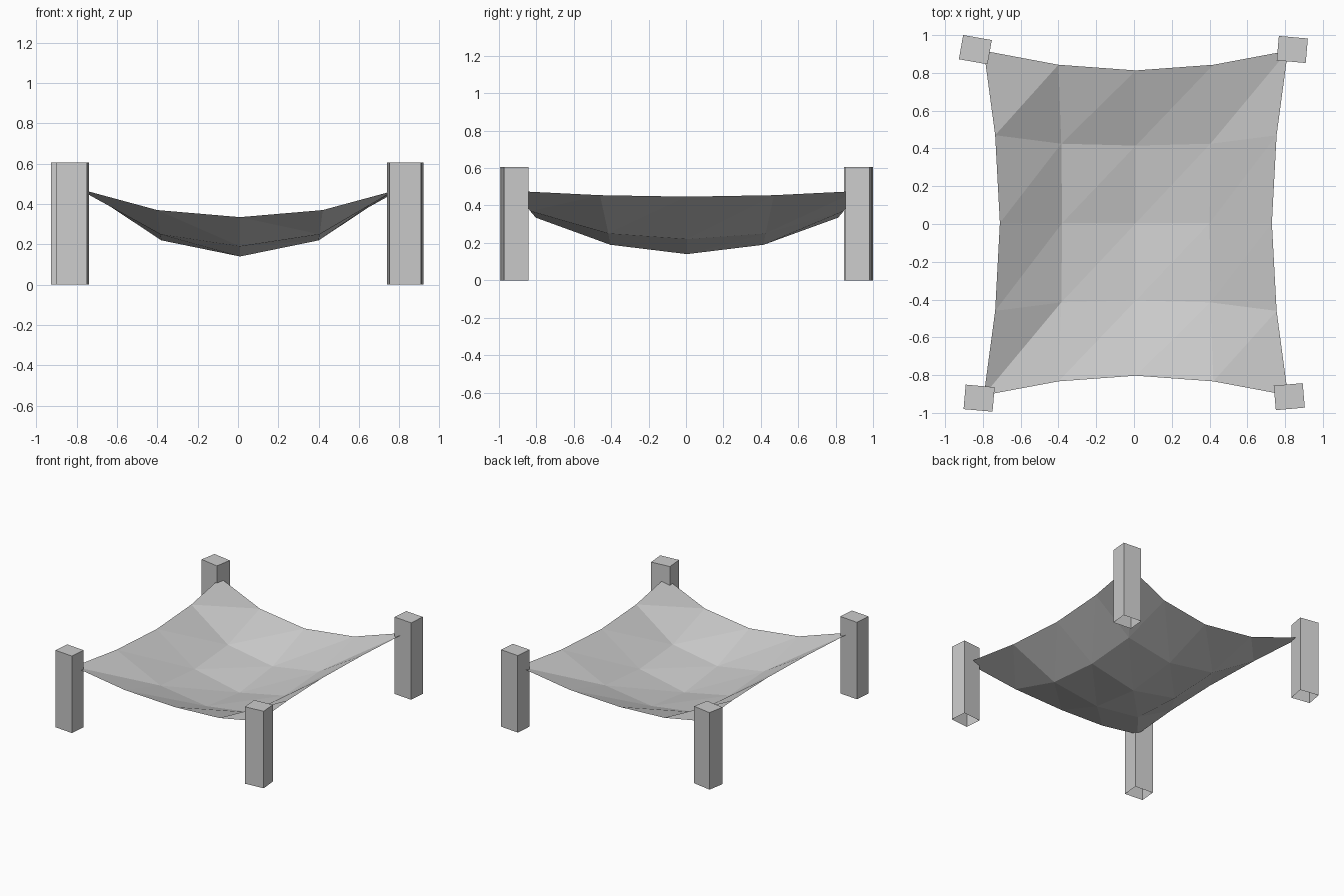
import bpy
import bmesh
import math
from mathutils import Matrix, Vector

cube = bpy.data.objects.get("Cube")
if cube:
    bpy.data.objects.remove(cube, do_unlink=True)

# One plain grey for everything
grey = bpy.data.materials.new("light grey")
grey.use_nodes = True
colour = (0.6, 0.6, 0.6, 1)
grey.diffuse_color = colour
grey.node_tree.nodes["Principled BSDF"].inputs["Base Color"].default_value = colour


def add_object(name, bm):
    mesh = bpy.data.meshes.new(name)
    bm.to_mesh(mesh)
    bm.free()
    mesh.materials.append(grey)
    obj = bpy.data.objects.new(name, mesh)
    bpy.context.collection.objects.link(obj)
    return obj


# Sagging cloth: one quarter given from centre to corner, rows by y, mirrored
QUARTER = [
    [(0, 0, 0.14), (0.39, 0, 0.22), (0.72, 0, 0.447)],
    [(0, 0.41, 0.19), (0.395, 0.42, 0.25), (0.745, 0.465, 0.455)],
    [(0, 0.808, 0.335), (0.41, 0.838, 0.37), (0.805, 0.912, 0.477)],
]
CENTRE = Vector((0.01, 0.005, 0))

bm = bmesh.new()
grid = []
for j in range(-2, 3):
    row = []
    for i in range(-2, 3):
        x, y, z = QUARTER[abs(j)][abs(i)]
        point = Vector((math.copysign(x, i), math.copysign(y, j), z))
        row.append(bm.verts.new(point + CENTRE))
    grid.append(row)

# Every cell is split along the same diagonal
for j in range(4):
    for i in range(4):
        a, b = grid[j][i], grid[j][i + 1]
        c, d = grid[j + 1][i + 1], grid[j + 1][i]
        bm.faces.new((a, b, c))
        bm.faces.new((a, c, d))
add_object("cloth", bm)

# Four slightly turned posts, open underneath
POSTS = {
    "back_right_post": (-0.84, 0.923, -10),
    "back_left_post": (0.838, 0.924, -5),
    "front_left_post": (0.822, -0.914, 5),
    "front_right_post": (-0.82, -0.922, -5),
}
WIDTH, DEPTH, HEIGHT = 0.154, 0.13, 0.605

for name, (x, y, turn) in POSTS.items():
    bm = bmesh.new()
    place = (Matrix.Translation((x, y, HEIGHT / 2))
             @ Matrix.Rotation(math.radians(turn), 4, "Z")
             @ Matrix.Diagonal((WIDTH, DEPTH, HEIGHT, 1)))
    bmesh.ops.create_cube(bm, size=1, matrix=place)
    bm.normal_update()
    base = [f for f in bm.faces if f.normal.z < -0.9]
    bmesh.ops.delete(bm, geom=base, context="FACES_ONLY")
    add_object(name, bm)
